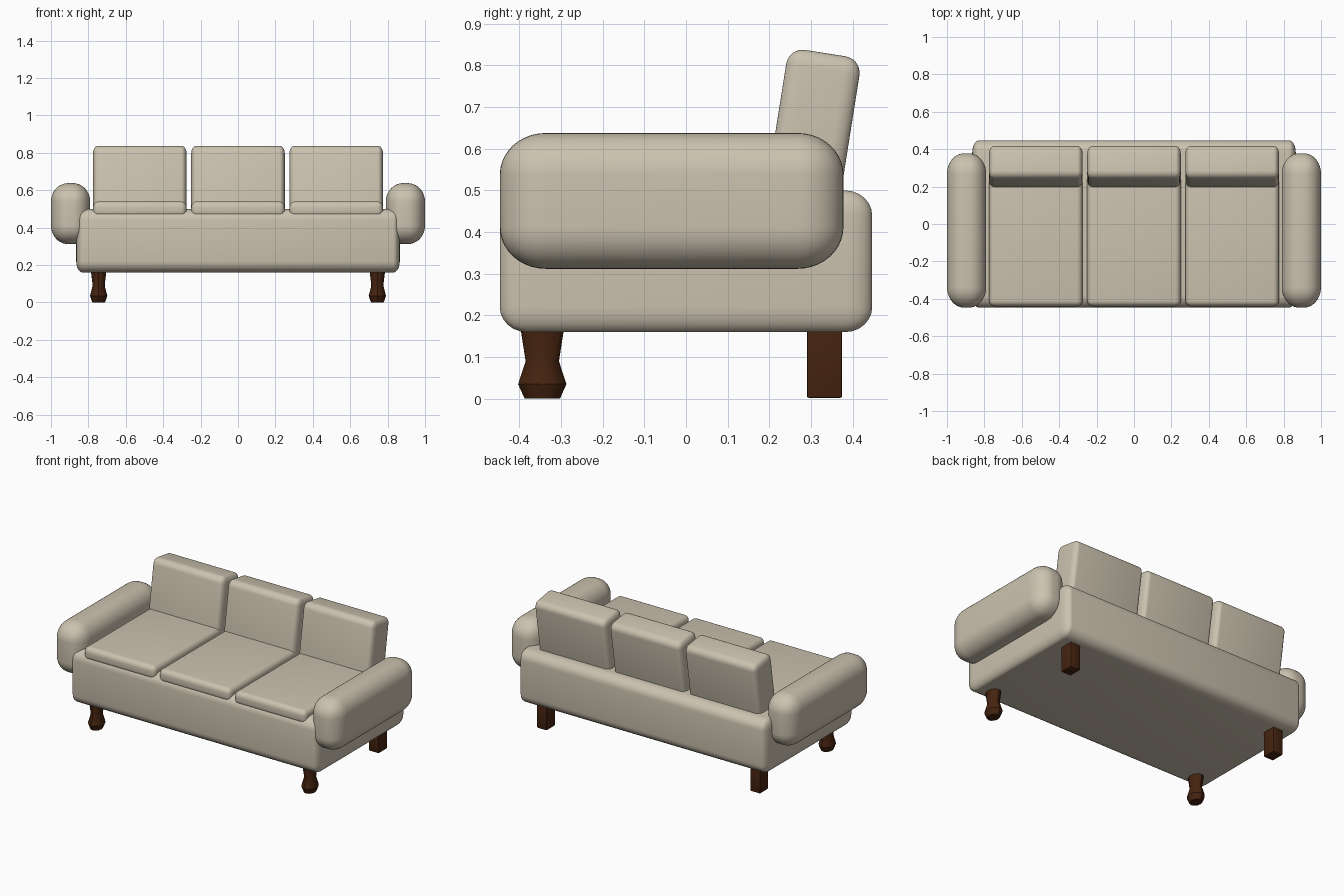
import bpy
import bmesh
from math import radians, sin, cos, tau
from mathutils import Vector

if "Cube" in bpy.data.objects:
    bpy.data.objects.remove(bpy.data.objects["Cube"], do_unlink=True)


def make_material(name, rgb, roughness):
    mat = bpy.data.materials.new(name)
    mat.use_nodes = True
    mat.diffuse_color = (*rgb, 1)
    shader = next(n for n in mat.node_tree.nodes if n.type == "BSDF_PRINCIPLED")
    shader.inputs["Base Color"].default_value = (*rgb, 1)
    shader.inputs["Roughness"].default_value = roughness
    return mat


fabric = make_material("beige_fabric", (0.60, 0.54, 0.43), 0.9)
wood = make_material("dark_wood", (0.06, 0.017, 0.005), 0.6)


def finish(name, bm, location, mat, angle=35):
    bmesh.ops.recalc_face_normals(bm, faces=bm.faces)
    mesh = bpy.data.meshes.new(name)
    bm.to_mesh(mesh)
    bm.free()
    mesh.materials.append(mat)
    obj = bpy.data.objects.new(name, mesh)
    obj.location = location
    bpy.context.collection.objects.link(obj)
    bpy.ops.object.select_all(action="DESELECT")
    obj.select_set(True)
    bpy.context.view_layer.objects.active = obj
    bpy.ops.object.shade_smooth_by_angle(angle=radians(angle))
    return obj


def rounded_box(name, low, high, radii, mat, segments=6):
    """Box between two corners, with its own rounding radius along each axis."""
    low, high, radii = Vector(low), Vector(high), Vector(radii)
    size = high - low
    bm = bmesh.new()
    bmesh.ops.create_cube(bm, size=1)
    bmesh.ops.scale(bm, verts=bm.verts, vec=[s / r for s, r in zip(size, radii)])
    bmesh.ops.bevel(bm, geom=bm.edges[:], offset=1, offset_type="OFFSET",
                    segments=segments, profile=0.5, affect="EDGES")
    bmesh.ops.scale(bm, verts=bm.verts, vec=radii)
    return finish(name, bm, (low + high) / 2, mat)


def turned_leg(name, location, profile, squash, sides=12):
    """Lathe a (radius, height) profile, narrowed along x."""
    bm = bmesh.new()
    rings = []
    for radius, z in profile:
        rings.append([bm.verts.new((radius * squash * cos(tau * i / sides),
                                    radius * sin(tau * i / sides), z))
                      for i in range(sides)])
    for lower, upper in zip(rings, rings[1:]):
        for i in range(sides):
            j = (i + 1) % sides
            bm.faces.new((lower[i], lower[j], upper[j], upper[i]))
    bm.faces.new(rings[0])
    bm.faces.new(rings[-1])
    return finish(name, bm, location, wood, 32)


# Upholstered base
rounded_box("base", (-0.865, -0.447, 0.16), (0.865, 0.447, 0.50),
            (0.035, 0.065, 0.06), fabric)

# Three seat cushions and three leaning back cushions
for side, x in (("right", -0.525), ("middle", 0), ("left", 0.525)):
    rounded_box(f"seat_cushion_{side}", (x - 0.25, -0.44, 0.455),
                (x + 0.25, 0.30, 0.54), (0.03, 0.03, 0.032), fabric)
    back = rounded_box(f"back_cushion_{side}", (x - 0.25, 0.216, 0.452),
                       (x + 0.25, 0.394, 0.832), (0.027, 0.04, 0.04), fabric)
    back.rotation_euler.x = radians(-9)

# Arms and legs on both sides
leg_profile = [(0.042, 0), (0.044, 0.004), (0.058, 0.035), (0.04, 0.09), (0.054, 0.18)]
for side, s in (("right", -1), ("left", 1)):
    rounded_box(f"arm_{side}", (s * 0.895 - 0.105, -0.447, 0.312),
                (s * 0.895 + 0.105, 0.378, 0.638), (0.092, 0.11, 0.1),
                fabric, segments=10)
    turned_leg(f"front_leg_{side}", (s * 0.745, -0.345, 0), leg_profile, 0.8)
    rounded_box(f"back_leg_{side}", (s * 0.745 - 0.034, 0.29, 0.002),
                (s * 0.745 + 0.034, 0.375, 0.18), (0.004, 0.005, 0.005),
                wood, segments=2)
